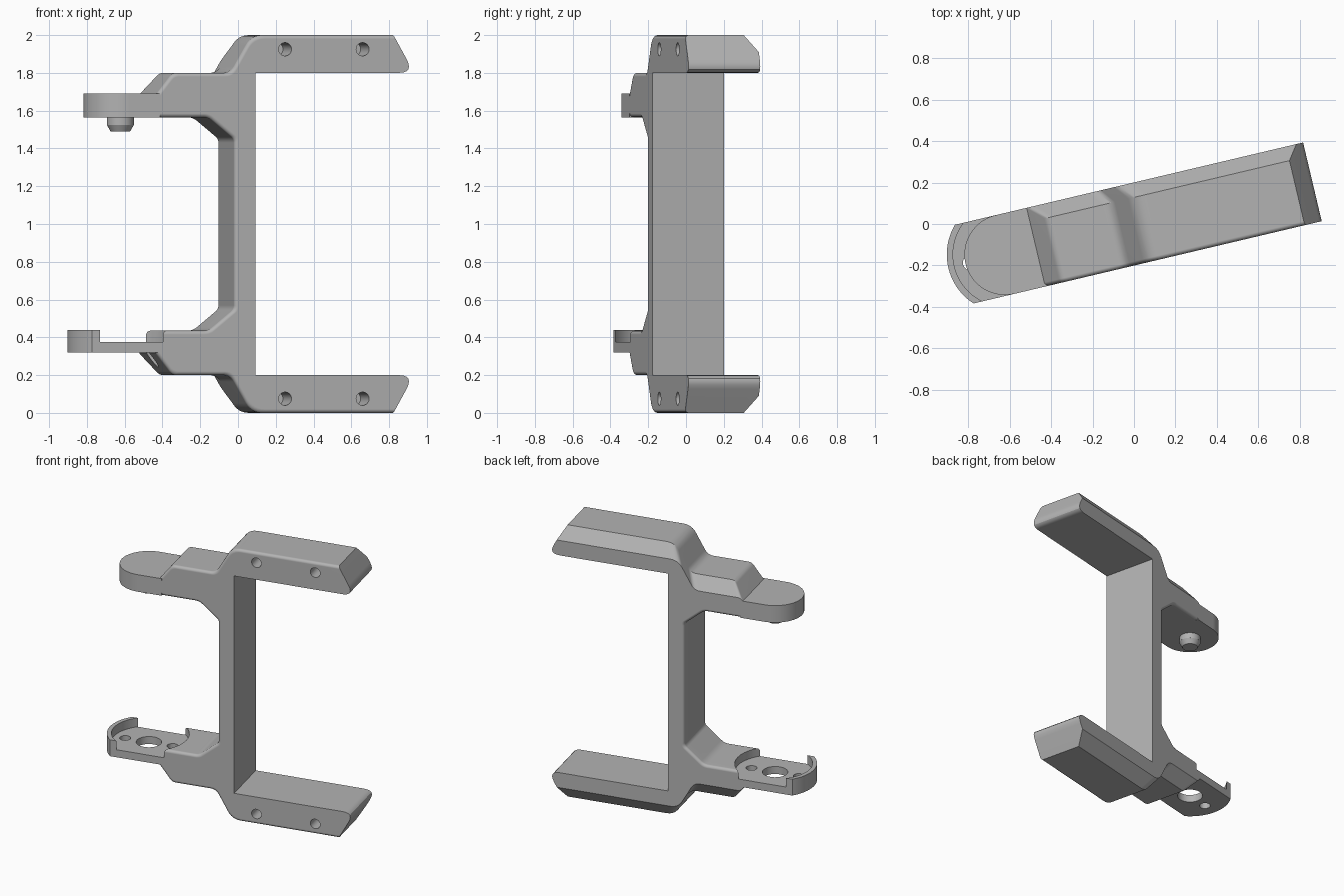
import bpy, bmesh, math
from mathutils import Vector, Matrix

if "Cube" in bpy.data.objects:
    bpy.data.objects.remove(bpy.data.objects["Cube"], do_unlink=True)

TURN = math.radians(13.3)   # the whole bracket is turned about z
HALF = 0.195                # half of the bracket's width
PIVOT = -0.64               # hinge axis along the bracket

grey = bpy.data.materials.new("grey plastic")
grey.use_nodes = True
grey.diffuse_color = (0.45, 0.45, 0.45, 1)
grey.node_tree.nodes["Principled BSDF"].inputs["Base Color"].default_value = grey.diffuse_color


def make(name, bm):
    bmesh.ops.recalc_face_normals(bm, faces=bm.faces)
    mesh = bpy.data.meshes.new(name)
    bm.to_mesh(mesh)
    bm.free()
    mesh.materials.append(grey)
    ob = bpy.data.objects.new(name, mesh)
    bpy.context.collection.objects.link(ob)
    ob.rotation_euler.z = TURN
    return ob


def loft(name, rings):
    """Skin a list of equal-length closed rings and cap both ends."""
    bm = bmesh.new()
    rows = [[bm.verts.new(p) for p in ring] for ring in rings]
    n = len(rows[0])
    for a, b in zip(rows, rows[1:]):
        for i in range(n):
            bm.faces.new((a[i], a[(i + 1) % n], b[(i + 1) % n], b[i]))
    bm.faces.new(rows[0])
    bm.faces.new(rows[-1])
    return make(name, bm)


def prism(name, outline, z0, z1):
    return loft(name, [[(u, v, z) for u, v in outline] for z in (z0, z1)])


def cylinder(name, centre, r0, r1, depth, across=False):
    bm = bmesh.new()
    m = Matrix.Translation(centre)
    if across:
        m = m @ Matrix.Rotation(math.pi / 2, 4, 'X')
    bmesh.ops.create_cone(bm, cap_ends=True, segments=40, radius1=r0, radius2=r1,
                          depth=depth, matrix=m)
    return make(name, bm)


def cut(ob, cutters):
    bpy.context.view_layer.objects.active = ob
    for c in cutters:
        mod = ob.modifiers.new("cut", 'BOOLEAN')
        mod.operation = 'DIFFERENCE'
        mod.solver = 'EXACT'
        mod.object = c
        bpy.ops.object.modifier_apply(modifier=mod.name)


# Frame profile, upper half: (along, height, corner rounding)
half = [(0.05, 1.8, 0), (0.912, 1.8, 0.085), (0.80, 2.0, 0), (0.03, 2.0, 0.06),
        (-0.085, 1.8, 0.04), (-0.40, 1.8, 0.025), (-0.49, 1.685, 0),
        (-0.49, 1.565, 0), (-0.205, 1.565, 0.03), (-0.065, 1.45, 0.02)]
corners = half + [(u, 2 - z, t) for u, z, t in reversed(half)]
# Kind of each profile side: sharp, outer flat, outer slope, round on both edges
kinds = ["sharp", "sharp", "flat", "slope", "flat", "slope", "sharp", "round", "round"]
kinds = kinds + ["round"] + kinds[::-1] + ["sharp"]


def section(v, inset):
    """Profile at width v, each side moved inward by its kind, corners rounded."""
    n = len(corners)
    pts = [Vector(c[:2]) for c in corners]
    lines = []
    for i in range(n):
        d = (pts[(i + 1) % n] - pts[i]).normalized()
        lines.append((pts[i] + Vector((-d.y, d.x)) * inset.get(kinds[i], 0), d))
    moved = []
    for i in range(n):
        (p, d), (q, e) = lines[i - 1], lines[i]
        moved.append(p + d * ((q - p).cross(e) / d.cross(e)))
    ring = []
    for i, p in enumerate(moved):
        t = corners[i][2]
        if t == 0:
            ring.append(p)
            continue
        a = p + (moved[i - 1] - p).normalized() * t
        b = p + (moved[(i + 1) % n] - p).normalized() * t
        for s in range(7):
            k = s / 6
            ring.append(a * (1 - k) ** 2 + p * 2 * k * (1 - k) + b * k * k)
    return [(p.x, v, p.y) for p in ring]


# Frame: rounded front rim, chamfered back
R, CHAMFER, DROP = 0.02, 0.07, 0.09
rings = []
steps = [math.pi / 2 * i / 4 for i in range(5)]
for a in steps:
    e = R * (1 - math.sin(a))
    rings.append(section(-HALF + R * (1 - math.cos(a)),
                         {"flat": e, "slope": e, "round": e}))
rings.append(section(HALF - CHAMFER, {}))
for a in steps:
    v = R * (1 - math.sin(a))
    rings.append(section(HALF - v, {"flat": DROP * (1 - v / CHAMFER),
                                    "round": R * (1 - math.cos(a))}))
frame = loft("frame", rings)


# Hinge tongues
def arc(r):
    h = math.asin(min(1, HALF / r))
    angles = [math.pi - h + 2 * h * i / 32 for i in range(33)]
    return [(PIVOT + r * math.cos(a), r * math.sin(a)) for a in angles]


def tongue(name, r, end, z0, z1):
    return prism(name, arc(r) + [(end, -HALF), (end, HALF)], z0, z1)


upper_tongue = tongue("upper_tongue", HALF, -0.47, 1.565, 1.69)
lower_tongue = tongue("lower_tongue", 0.28, -0.42, 0.32, 0.375)
lower_rim = prism("lower_rim", arc(0.28) + arc(0.25)[::-1], 0.32, 0.44)

# Hinge peg with tapered tip
peg = cylinder("peg", (PIVOT, 0, 1.55), 0.072, 0.072, 0.05)
peg_tip = cylinder("peg_tip", (PIVOT, 0, 1.508), 0.052, 0.072, 0.035)

# Cutters: round seat, tongue holes and screw holes
seat = cylinder("seat_cutter", (PIVOT, 0, 0.475), 0.27, 0.27, 0.2)
holes = [cylinder("hole_cutter", (PIVOT + off, 0, 0.35), r, r, 0.4)
         for off, r in ((0, 0.085), (-0.17, 0.037), (0.17, 0.037))]
screws = [cylinder("screw_cutter", (u, -0.15, z), 0.035, 0.035, 0.3, True)
          for u in (0.21, 0.632) for z in (0.075, 1.925)]
cut(frame, [seat, holes[2]] + screws)
cut(lower_tongue, holes)
for c in [seat] + holes + screws:
    bpy.data.objects.remove(c, do_unlink=True)

# Smooth rounded areas, keep hard edges
parts = [frame, upper_tongue, lower_tongue, lower_rim, peg, peg_tip]
bpy.ops.object.select_all(action='DESELECT')
for ob in parts:
    ob.select_set(True)
bpy.context.view_layer.objects.active = frame
bpy.ops.object.shade_smooth_by_angle(angle=math.radians(30))
for ob in parts:
    mod = ob.modifiers.new("even shading", 'WEIGHTED_NORMAL')
    mod.keep_sharp = True
